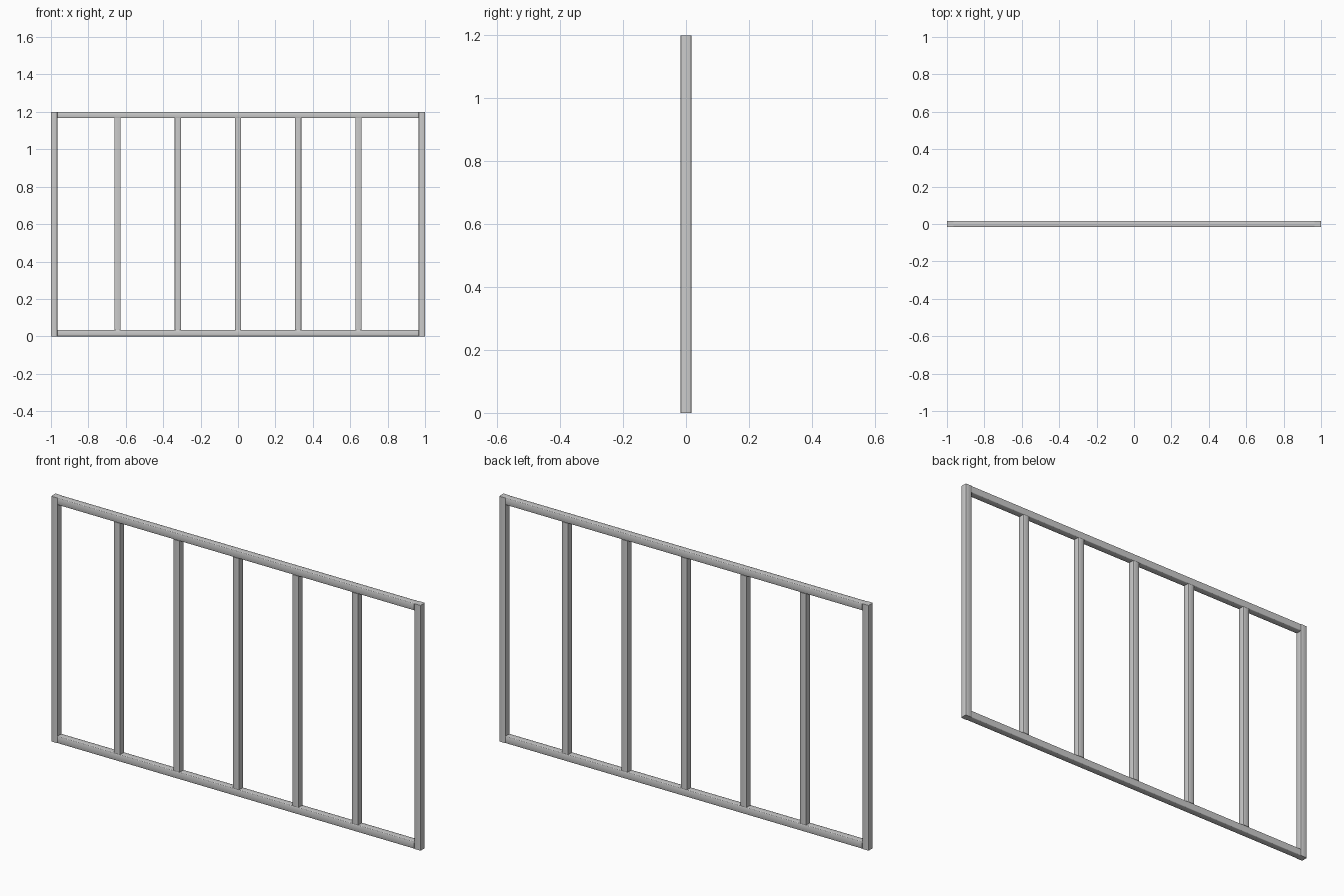
import bpy, bmesh
from mathutils import Vector

if "Cube" in bpy.data.objects:
    bpy.data.objects.remove(bpy.data.objects["Cube"])

T = 0.034          # tube thickness
L, H = 2.0, 1.2    # overall length and height


def tube(name, center, size, axis):
    """Square tube with softly rounded long edges."""
    bm = bmesh.new()
    bmesh.ops.create_cube(bm, size=1.0)
    for v in bm.verts:
        v.co = Vector([c * s for c, s in zip(v.co, size)])
    long_edges = [e for e in bm.edges
                  if abs((e.verts[0].co - e.verts[1].co)[axis]) > 1e-4]
    bmesh.ops.bevel(bm, geom=long_edges, offset=0.003, segments=2,
                    profile=0.5, affect='EDGES')
    mesh = bpy.data.meshes.new(name)
    bm.to_mesh(mesh)
    bm.free()
    obj = bpy.data.objects.new(name, mesh)
    obj.location = center
    bpy.context.collection.objects.link(obj)
    bpy.ops.object.select_all(action='DESELECT')
    obj.select_set(True)
    bpy.context.view_layer.objects.active = obj
    bpy.ops.object.shade_smooth_by_angle(angle=0.87)
    return obj


# End posts, full height
for side, s in (("left", -1), ("right", 1)):
    tube(f"{side}_post", (s * (L - T) / 2, 0, H / 2), (T, T, H), 2)

# Rails fitted between the posts
span = L - 2 * T
for name, z in (("bottom_rail", T / 2), ("top_rail", H - T / 2)):
    tube(name, (0, 0, z), (span, T, T), 0)

# Five evenly spaced upright bars between the rails
for i in range(1, 6):
    tube(f"upright_bar_{i}", (span * (i / 6 - 0.5), 0, H / 2),
         (T, T, H - 2 * T), 2)
